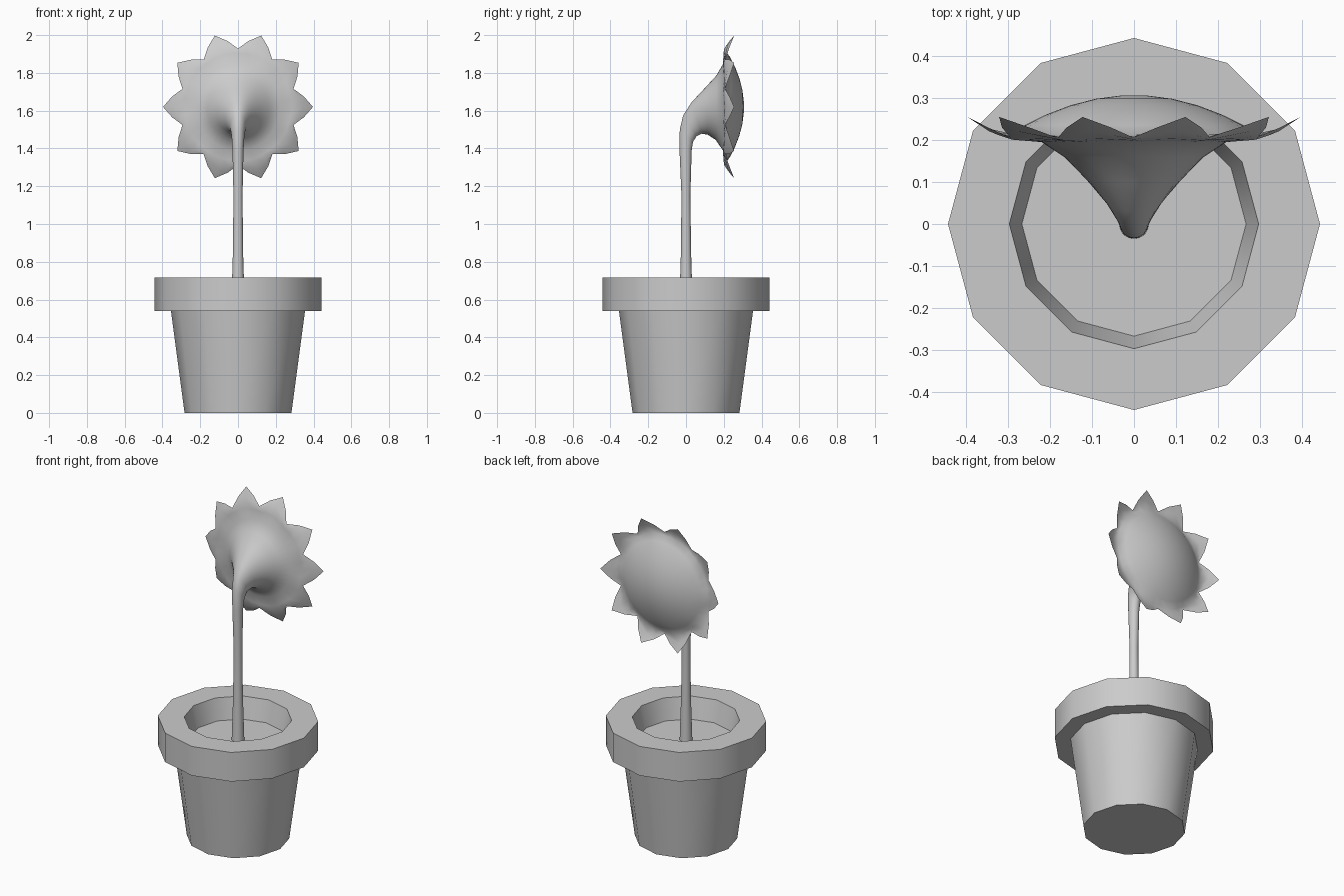
import bpy, math

if "Cube" in bpy.data.objects:
    bpy.data.objects.remove(bpy.data.objects["Cube"])

mat = bpy.data.materials.new("plain grey")
mat.diffuse_color = (0.6, 0.6, 0.6, 1)
mat.use_nodes = True
mat.node_tree.nodes["Principled BSDF"].inputs["Base Color"].default_value = mat.diffuse_color


def loft(name, rings, angle, cap_start=False, cap_end=False, closed=False):
    """Skin a list of equal-length vertex rings."""
    n = len(rings[0])
    verts = [p for r in rings for p in r]
    pairs = [(i, i + 1) for i in range(len(rings) - 1)]
    if closed:
        pairs.append((len(rings) - 1, 0))
    faces = [(a * n + j, a * n + (j + 1) % n, b * n + (j + 1) % n, b * n + j)
             for a, b in pairs for j in range(n)]
    if cap_start:
        faces.append(tuple(reversed(range(n))))
    if cap_end:
        faces.append(tuple(range(len(verts) - n, len(verts))))
    me = bpy.data.meshes.new(name)
    me.from_pydata(verts, [], faces)
    me.materials.append(mat)
    ob = bpy.data.objects.new(name, me)
    bpy.context.collection.objects.link(ob)
    bpy.ops.object.select_all(action='DESELECT')
    ob.select_set(True)
    bpy.context.view_layer.objects.active = ob
    bpy.ops.object.shade_smooth_by_angle(angle=math.radians(angle))
    return ob


def flat_ring(r, z, n=12):
    return [(r * math.cos(math.tau * i / n), r * math.sin(math.tau * i / n), z)
            for i in range(n)]


# Twelve-sided pot: base, tapered wall, thick rim, inner wall and soil
pot_profile = [(0.283, 0), (0.355, 0.54), (0.443, 0.54), (0.443, 0.717),
               (0.297, 0.717), (0.267, 0.59)]
loft("pot", [flat_ring(r, z) for r, z in pot_profile], 35, True, True)

# Stem widening into the trumpet-shaped back of the flower
N = 40
ANGLES = [math.tau * i / N for i in range(N)]


def slanted_ring(ya, za, yb, zb, w):
    """Ellipse whose upper point is a, lower point is b, half width is w."""
    return [(w * math.cos(t),
             (ya + yb) / 2 + (ya - yb) / 2 * math.sin(t),
             (za + zb) / 2 + (za - zb) / 2 * math.sin(t)) for t in ANGLES]


stem = [(-.035, .585, .035, .585, .035), (-.027, .85, .027, .85, .027),
        (-.024, 1.15, .023, 1.15, .024), (-.034, 1.38, .03, 1.39, .029),
        (-.033, 1.5, .037, 1.435, .034), (-.015, 1.575, .056, 1.465, .042),
        (.03, 1.645, .083, 1.478, .068), (.1, 1.72, .115, 1.473, .115),
        (.16, 1.785, .158, 1.445, .165), (.195, 1.845, .195, 1.39, .22)]
rings = [slanted_ring(*s) for s in stem]

# Ten scalloped petals, curling backward at the tips
CZ = 1.62


def petal_ring(r, dr, y, dy):
    out = []
    for t in ANGLES:
        c = math.cos(10 * t)
        rr = r + dr * c
        out.append((rr * math.cos(t), y + dy * c, CZ + rr * math.sin(t)))
    return out


rings += [petal_ring(.285, .002, .201, .002),
          petal_ring(.325, .02, .211, .010),
          petal_ring(.353, .044, .230, .025),
          petal_ring(.326, .02, .217, .010),
          petal_ring(.295, .002, .214, .002)]

# Domed flower centre
for r in (.26, .21, .15, .09, .03):
    rings.append(petal_ring(r, 0, .307 - .083 * (r / .28) ** 2, 0))
loft("flower", rings, 60, True, True)
